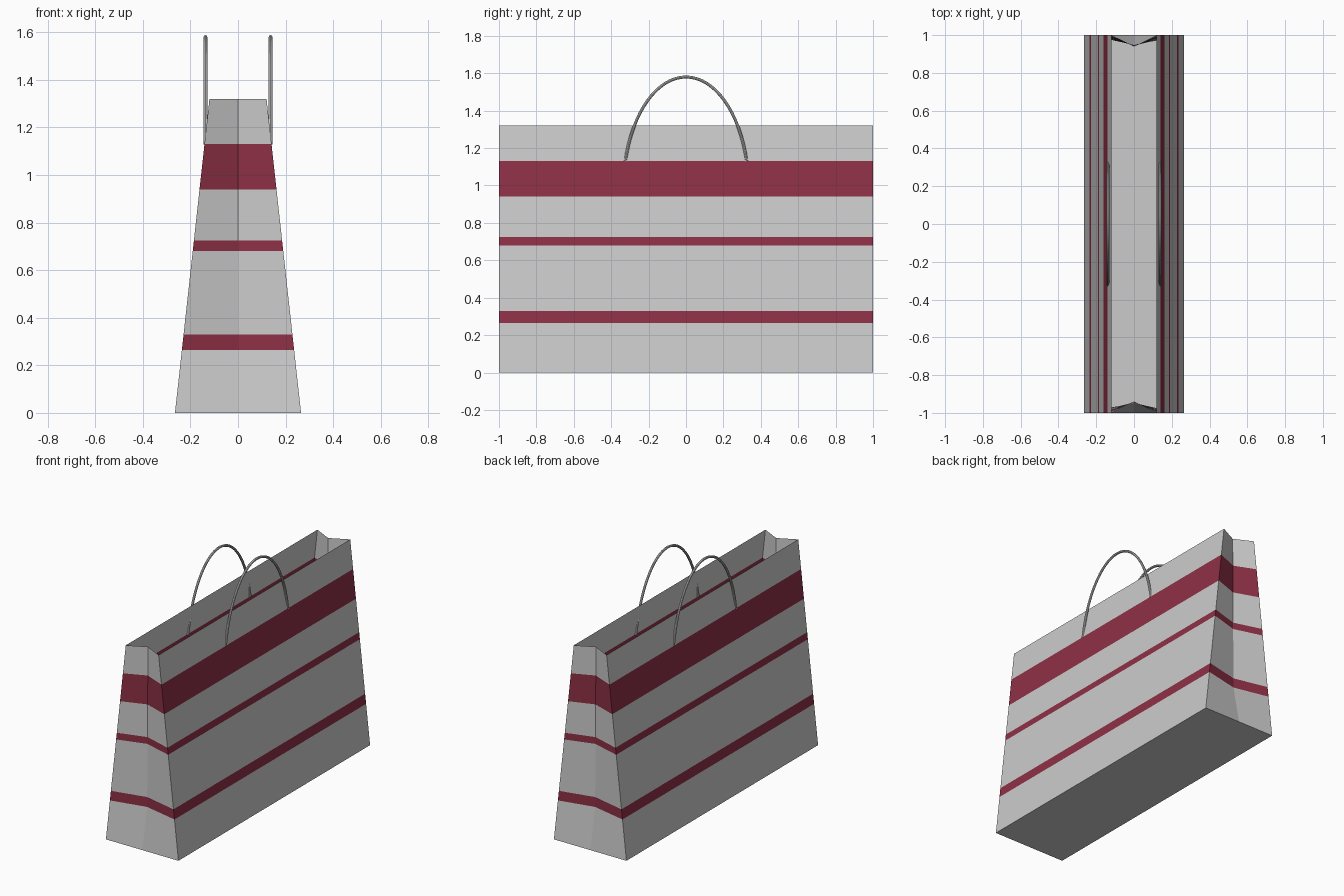
import bpy, bmesh, math

if "Cube" in bpy.data.objects:
    bpy.data.objects.remove(bpy.data.objects["Cube"])

HEIGHT, BASE_W, TOP_W = 1.32, 0.265, 0.12
STRIPES = [(0.265, 0.33), (0.68, 0.725), (0.94, 1.13)]

red = bpy.data.materials.new("stripe_red")
red.diffuse_color = (0.27, 0.03, 0.06, 1)
red.use_nodes = True
red.node_tree.nodes["Principled BSDF"].inputs["Base Color"].default_value = red.diffuse_color
paper = bpy.data.materials.new("paper_grey")
paper.diffuse_color = (0.8, 0.8, 0.8, 1)
paper.use_nodes = True
paper.node_tree.nodes["Principled BSDF"].inputs["Base Color"].default_value = paper.diffuse_color


def half_width(z):
    return BASE_W + (TOP_W - BASE_W) * z / HEIGHT


def fold_depth(z):
    # ends are flat at the base and creased inward above it
    return 0.0 if z == 0 else 0.05 + 0.01 * z / HEIGHT


# Paper bag: tapered open shell with gusseted ends and printed bands
levels = [0.0] + [z for band in STRIPES for z in band] + [HEIGHT]
bm = bmesh.new()
rings = []
for z in levels:
    w, d = half_width(z), fold_depth(z)
    outline = [(-w, -1), (0, -1 + d), (w, -1), (w, 1), (0, 1 - d), (-w, 1)]
    rings.append([bm.verts.new((x, y, z)) for x, y in outline])
for i in range(len(levels) - 1):
    lo, hi = rings[i], rings[i + 1]
    for j in range(6):
        k = (j + 1) % 6
        face = bm.faces.new((lo[j], lo[k], hi[k], hi[j]))
        face.material_index = i % 2
bm.faces.new(rings[0][::-1])
mesh = bpy.data.meshes.new("bag_body")
bm.to_mesh(mesh)
bm.free()
mesh.materials.append(paper)
mesh.materials.append(red)
bpy.context.collection.objects.link(bpy.data.objects.new("bag_body", mesh))


# Handles: round cord bent in an elliptical arch, ends meeting the side walls
def handle(name, x):
    curve = bpy.data.curves.new(name, "CURVE")
    curve.dimensions = "3D"
    curve.bevel_depth = 0.008
    curve.bevel_resolution = 2
    curve.use_fill_caps = True
    n, start = 32, 0.25
    spline = curve.splines.new("POLY")
    spline.points.add(n)
    for i, p in enumerate(spline.points):
        a = start + (math.pi - 2 * start) * i / n
        p.co = (x, 0.335 * math.cos(a), 0.98 + 0.6 * math.sin(a), 1)
    obj = bpy.data.objects.new(name, curve)
    bpy.context.collection.objects.link(obj)
    bpy.ops.object.select_all(action="DESELECT")
    obj.select_set(True)
    bpy.context.view_layer.objects.active = obj
    bpy.ops.object.convert(target="MESH")
    bpy.ops.object.shade_smooth_by_angle()


handle("right_handle", 0.137)
handle("left_handle", -0.137)
